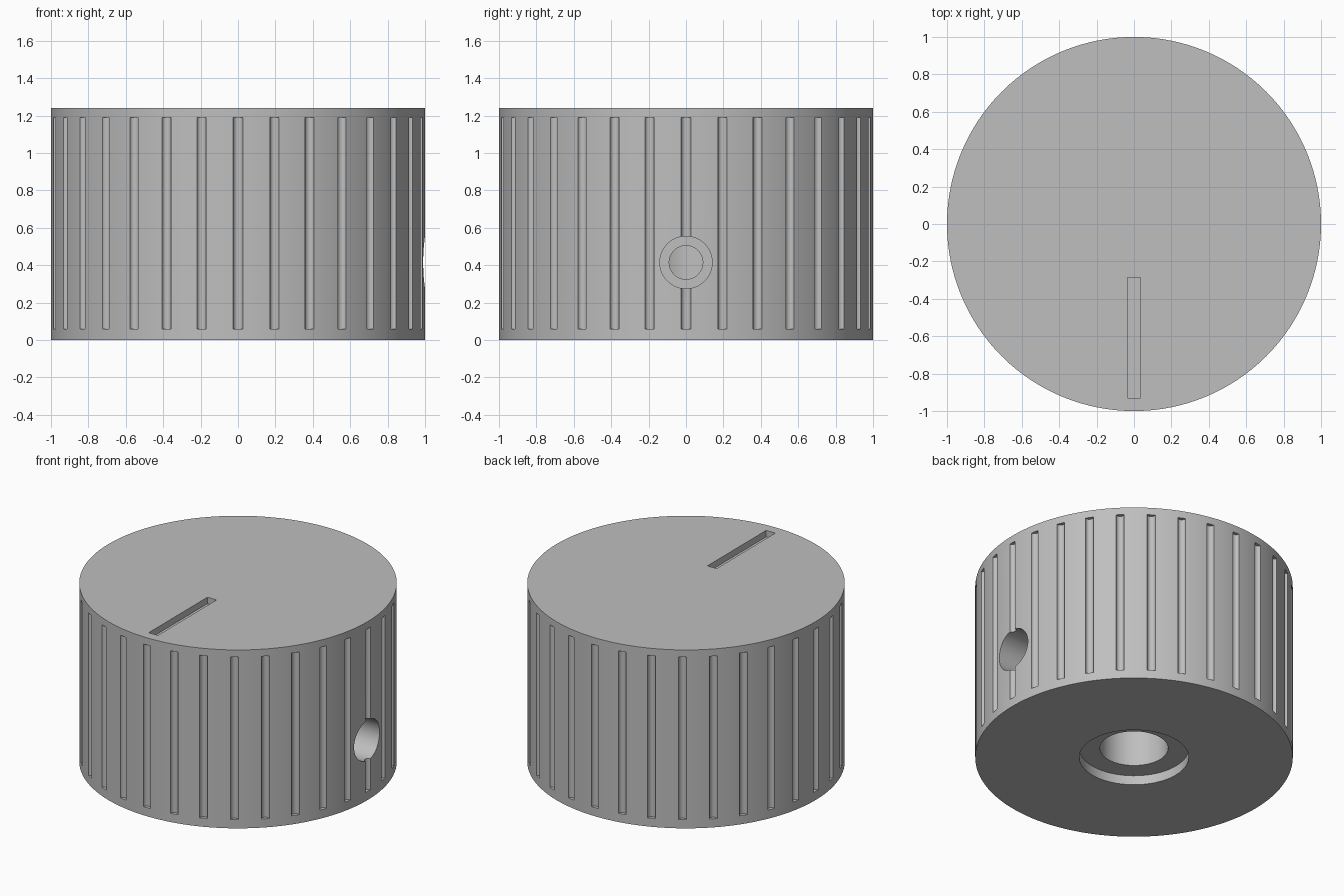
import bpy, bmesh, math
from mathutils import Matrix, Vector

old = bpy.data.objects.get("Cube")
if old:
    bpy.data.objects.remove(old, do_unlink=True)

RADIUS, HEIGHT = 1.0, 1.24
GROOVES = 32
SCREW_Z = 0.415

grey = bpy.data.materials.new("mid grey")
grey.use_nodes = True
colour = (0.52, 0.52, 0.52, 1)
grey.diffuse_color = colour
grey.node_tree.nodes["Principled BSDF"].inputs["Base Color"].default_value = colour


def add_cylinder(bm, radius, start, end, sides):
    """Capped cylinder running from start to end."""
    start, end = Vector(start), Vector(end)
    axis = end - start
    turn = axis.to_track_quat("Z", "Y").to_matrix().to_4x4()
    bmesh.ops.create_cone(bm, cap_ends=True, segments=sides, radius1=radius,
                          radius2=radius, depth=axis.length,
                          matrix=Matrix.Translation((start + end) / 2) @ turn)


def make_object(name, bm):
    mesh = bpy.data.meshes.new(name)
    bm.to_mesh(mesh)
    bm.free()
    obj = bpy.data.objects.new(name, mesh)
    bpy.context.collection.objects.link(obj)
    return obj


def cylinder(name, radius, start, end, sides=64):
    bm = bmesh.new()
    add_cylinder(bm, radius, start, end, sides)
    return make_object(name, bm)


# Solid round body
knob = cylinder("knob_body", RADIUS, (0, 0, 0), (0, 0, HEIGHT), 128)
knob.data.materials.append(grey)

# Grip grooves around the side
bm = bmesh.new()
for i in range(GROOVES):
    a = 2 * math.pi * i / GROOVES
    x, y = 1.002 * math.cos(a), 1.002 * math.sin(a)
    add_cylinder(bm, 0.026, (x, y, 0.06), (x, y, 1.19), 16)
cutters = [make_object("groove_cutter", bm)]

# Pointer slot in the top
bm = bmesh.new()
bmesh.ops.create_cube(bm, size=1, matrix=Matrix.Translation((0, -0.608, HEIGHT))
                      @ Matrix.Diagonal((0.07, 0.645, 0.09, 1)))
cutters.append(make_object("pointer_slot_cutter", bm))

# Shaft bore with its shallow recess, and the stepped screw hole
cutters += [
    cylinder("recess_cutter", 0.345, (0, 0, -0.1), (0, 0, 0.065)),
    cylinder("bore_cutter", 0.215, (0, 0, -0.1), (0, 0, 0.87)),
    cylinder("screw_head_cutter", 0.14, (0.55, 0, SCREW_Z), (1.2, 0, SCREW_Z)),
    cylinder("screw_hole_cutter", 0.09, (0.05, 0, SCREW_Z), (1.2, 0, SCREW_Z), 48),
]

# Cut everything out of the body and drop the cutters
bpy.ops.object.select_all(action="DESELECT")
knob.select_set(True)
bpy.context.view_layer.objects.active = knob
for cutter in cutters:
    cutter.hide_render = True
    mod = knob.modifiers.new(cutter.name, "BOOLEAN")
    mod.operation, mod.solver, mod.object = "DIFFERENCE", "EXACT", cutter
    bpy.ops.object.modifier_apply(modifier=mod.name)
for cutter in cutters:
    bpy.data.objects.remove(cutter, do_unlink=True)

bpy.ops.object.shade_smooth_by_angle(angle=math.radians(30))
